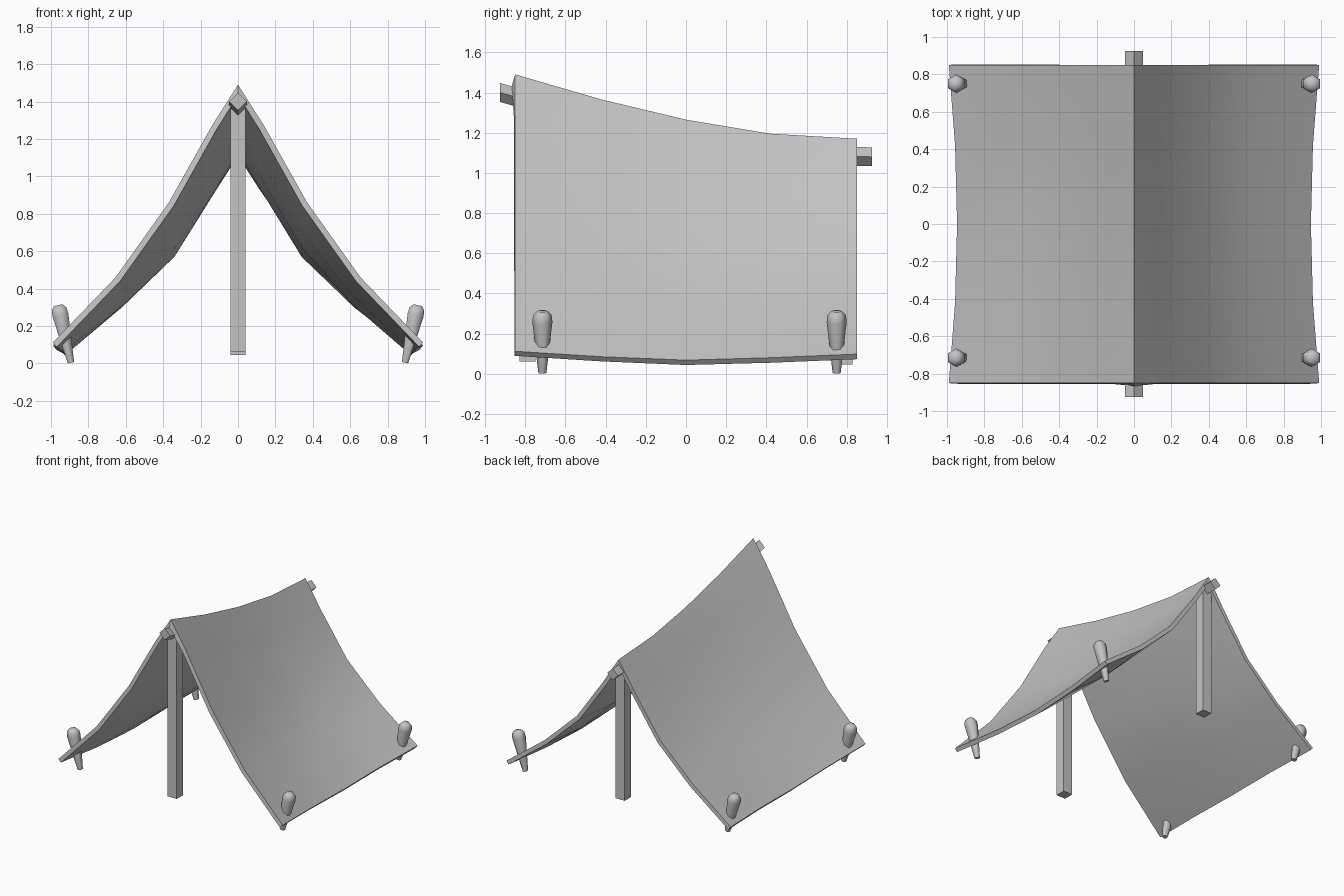
import bpy
import bmesh
import math
from mathutils import Vector

cube = bpy.data.objects.get("Cube")
if cube:
    bpy.data.objects.remove(cube, do_unlink=True)

grey = bpy.data.materials.new("plain grey")
grey.use_nodes = True
COLOUR = (0.55, 0.55, 0.55, 1)
grey.diffuse_color = COLOUR
grey.node_tree.nodes["Principled BSDF"].inputs["Base Color"].default_value = COLOUR


def finish(name, bm, smooth=None, recalc=True):
    if recalc:
        bmesh.ops.recalc_face_normals(bm, faces=bm.faces)
    mesh = bpy.data.meshes.new(name)
    bm.to_mesh(mesh)
    bm.free()
    mesh.materials.append(grey)
    obj = bpy.data.objects.new(name, mesh)
    bpy.context.collection.objects.link(obj)
    if smooth:
        bpy.ops.object.select_all(action="DESELECT")
        obj.select_set(True)
        bpy.context.view_layer.objects.active = obj
        bpy.ops.object.shade_smooth_by_angle(angle=math.radians(smooth))
    return obj


def loft(name, rings, smooth=None):
    """Join closed rings of points into a capped solid."""
    bm = bmesh.new()
    loops = [[bm.verts.new(p) for p in ring] for ring in rings]
    n = len(loops[0])
    for a, b in zip(loops, loops[1:]):
        for i in range(n):
            j = (i + 1) % n
            bm.faces.new((a[i], a[j], b[j], b[i]))
    bm.faces.new(loops[0])
    bm.faces.new(loops[-1])
    return finish(name, bm, smooth)


# Sagging cloth: heights from ridge to hem for each row, front to back
HALF = 0.85
columns = [0, 0.14, 0.37, 0.655, 0.99]
rows = {
    -HALF: [1.49, 1.27, 0.86, 0.46, 0.112],
    -0.42: [1.365, 1.13, 0.72, 0.38, 0.085],
    0: [1.265, 1.03, 0.64, 0.335, 0.068],
    0.42: [1.195, 0.96, 0.59, 0.325, 0.08],
    HALF: [1.17, 0.95, 0.62, 0.35, 0.098],
}
bm = bmesh.new()
grid = []
for y, heights in rows.items():
    pull = 0.045 * (1 - (y / HALF) ** 2)
    right = [Vector((x - pull * x * x, y, z)) for x, z in zip(columns, heights)]
    left = [Vector((-p.x, p.y, p.z)) for p in right[:0:-1]]
    grid.append([bm.verts.new(p) for p in left + right])
for a, b in zip(grid, grid[1:]):
    for i in range(len(a) - 1):
        bm.faces.new((a[i], a[i + 1], b[i + 1], b[i]))
cloth = finish("tent_cloth", bm, recalc=False)
solid = cloth.modifiers.new("thickness", "SOLIDIFY")
solid.thickness = 0.032
solid.offset = -1
solid.use_even_offset = True
bpy.context.view_layer.objects.active = cloth
cloth.select_set(True)
bpy.ops.object.modifier_apply(modifier="thickness")
bpy.ops.object.shade_smooth_by_angle(angle=math.radians(30))

# Bowed ridge beam with a diamond section
R = 0.047
spine = [(-0.925, 1.4), (-0.42, 1.255), (0, 1.155), (0.42, 1.09), (0.925, 1.08)]
loft("ridge_beam", [[(R, y, z), (0, y, z + R), (-R, y, z), (0, y, z - R)]
                    for y, z in spine])

# Upright posts
for name, y, low, high in (("front_post", -0.79, 0.06, 1.36),
                           ("back_post", 0.79, 0.045, 1.08)):
    s = 0.04
    loft(name, [[(s, y - s, z), (s, y + s, z), (-s, y + s, z), (-s, y - s, z)]
                for z in (low, high)])

# Tilted six-sided pegs: (height along peg, radius)
peg_profile = [(0, 0.02), (0.26, 0.05), (0.295, 0.046), (0.315, 0.027)]
lean = math.radians(12.5)
for side, side_name in ((1, "left"), (-1, "right")):
    for y, end in ((-0.715, "front"), (0.75, "back")):
        rings = []
        for h, r in peg_profile:
            ring = []
            for k in range(6):
                a = math.radians(90 + 60 * k)
                u = r * math.cos(a)
                x = 0.893 + u * math.cos(lean) + h * math.sin(lean)
                z = 0.004 + h * math.cos(lean) - u * math.sin(lean)
                ring.append((side * x, y + r * math.sin(a), z))
            rings.append(ring)
        loft(f"{end}_{side_name}_peg", rings, 62)
